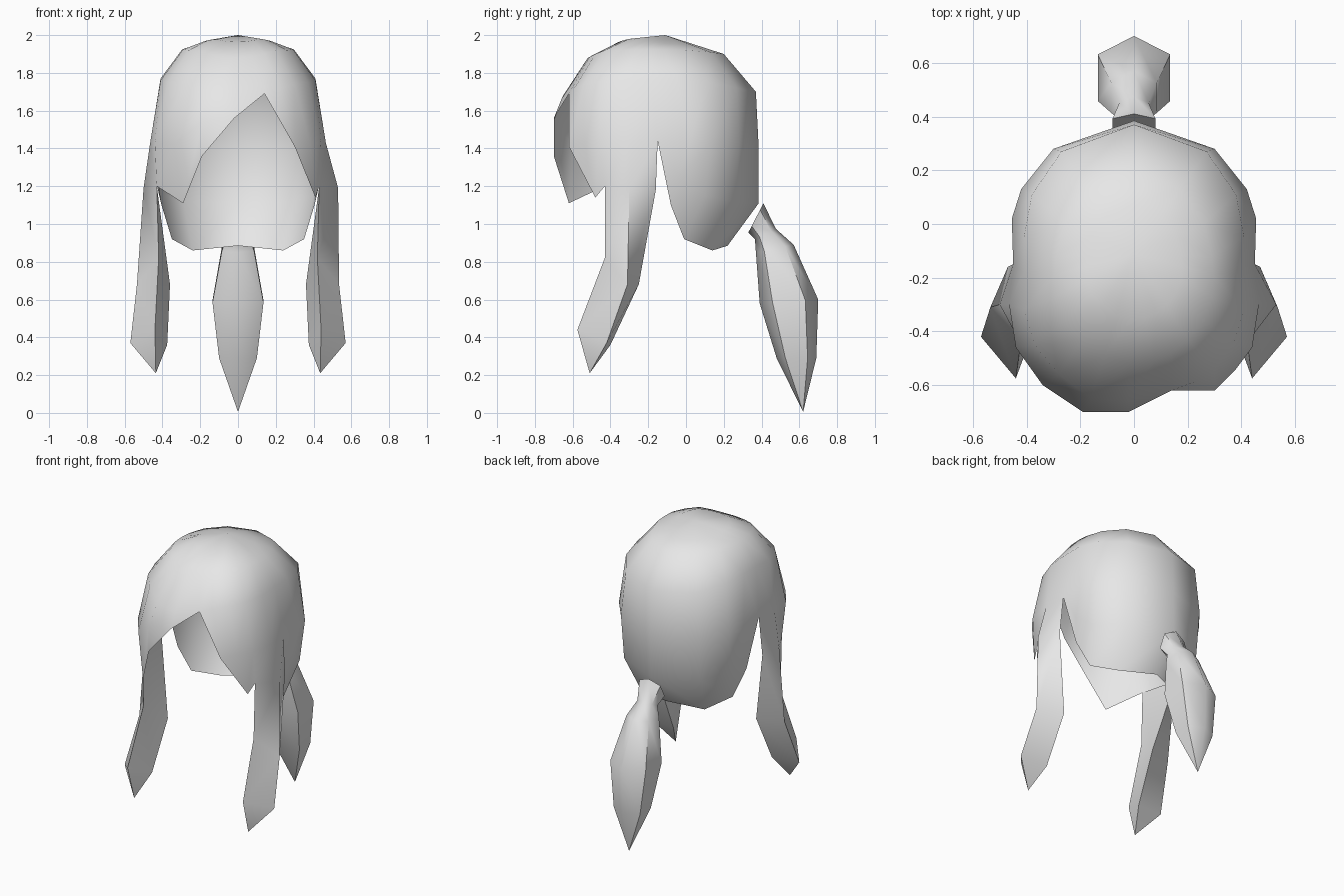
import bpy, bmesh, math
from mathutils import Vector

if "Cube" in bpy.data.objects:
    bpy.data.objects.remove(bpy.data.objects["Cube"], do_unlink=True)

grey = bpy.data.materials.new("light_grey")
grey.use_nodes = True
grey.diffuse_color = (0.8, 0.8, 0.8, 1)
grey.node_tree.nodes["Principled BSDF"].inputs["Base Color"].default_value = (0.8, 0.8, 0.8, 1)

POLE = Vector((0, -0.11, 2.0))


def add_face(bm, pts):
    """Add a face, dropping repeated corners."""
    unique = []
    for p in pts:
        if all((Vector(p) - q).length > 1e-5 for q in unique):
            unique.append(Vector(p))
    if len(unique) > 2:
        bm.faces.new([bm.verts.new(p) for p in unique])


def strip(bm, a, b):
    """Join two columns of points; the shorter one ends in a fan."""
    for i in range(max(len(a), len(b)) - 1):
        j, k = min(i, len(a) - 1), min(i + 1, len(a) - 1)
        m, n = min(i, len(b) - 1), min(i + 1, len(b) - 1)
        add_face(bm, [a[j], a[k], b[n], b[m]])


def finish(bm, name, angle):
    bmesh.ops.remove_doubles(bm, verts=bm.verts, dist=1e-4)
    bmesh.ops.recalc_face_normals(bm, faces=bm.faces)
    top = max(bm.faces, key=lambda f: f.calc_center_median().z)
    if top.normal.z < 0:
        bmesh.ops.reverse_faces(bm, faces=bm.faces)
    me = bpy.data.meshes.new(name)
    bm.to_mesh(me)
    bm.free()
    me.materials.append(grey)
    ob = bpy.data.objects.new(name, me)
    bpy.context.collection.objects.link(ob)
    bpy.ops.object.select_all(action='DESELECT')
    ob.select_set(True)
    bpy.context.view_layer.objects.active = ob
    bpy.ops.object.shade_smooth_by_angle(angle=math.radians(angle))


def column(pts, s=1):
    """Crown-to-hem column, with a rounded crown point and the pole on top."""
    pts = [Vector((s * x, y, z)) for x, y, z in pts]
    crown = POLE.lerp(pts[0], 0.6)
    crown.z += 0.035 * max(0, -(pts[0].y - POLE.y) / 0.4)
    return [POLE, crown] + pts


# Columns from the back centre round to the front edge of a side lock
side = [
    [(0, .20, 1.90), (0, .37, 1.70), (0, .385, 1.40), (0, .385, 1.11), (0, .22, .885)],
    [(.17, .13, 1.91), (.27, .27, 1.72), (.30, .28, 1.42), (.29, .26, 1.12), (.24, .14, .86)],
    [(.26, 0, 1.92), (.38, .11, 1.75), (.42, .13, 1.42), (.40, .10, 1.15), (.35, -.01, .92)],
    [(.29, -.12, 1.925), (.41, -.05, 1.77), (.455, .02, 1.43), (.44, -.04, 1.25), (.405, -.08, 1.10)],
    [(.295, -.19, 1.925), (.41, -.18, 1.77), (.45, -.15, 1.44)],
    [(.29, -.27, 1.925), (.41, -.32, 1.76), (.465, -.30, 1.43)],
    [(.26, -.36, 1.92), (.37, -.45, 1.75), (.44, -.46, 1.43), (.43, -.43, 1.20)],
]
# Swept fringe, from the left lock to the right lock
fringe = [
    [(.20, -.43, 1.92), (.30, -.54, 1.74), (.38, -.54, 1.43), (.41, -.48, 1.14)],
    [(.14, -.48, 1.90), (.22, -.59, 1.72), (.30, -.62, 1.41)],
    [(.07, -.51, 1.885), (.14, -.62, 1.69)],
    [(-.02, -.52, 1.88), (-.02, -.66, 1.66), (-.02, -.70, 1.56)],
    [(-.11, -.49, 1.89), (-.16, -.65, 1.68), (-.19, -.70, 1.54), (-.19, -.70, 1.36)],
    [(-.19, -.43, 1.915), (-.28, -.56, 1.73), (-.34, -.60, 1.42), (-.29, -.62, 1.11)],
]

bm = bmesh.new()
for s in (1, -1):
    cols = [column(c, s) for c in side]
    cols[6] = cols[6][:5]
    for a, b in zip(cols, cols[1:]):
        strip(bm, a, b)
    # Side lock: rear, ridge and front corners of each section
    rings = [
        [side[4][2], side[5][2], side[6][2]],
        [(.47, -.16, 1.18), (.515 + .015 * s, -.30, 1.19), side[6][3]],
        [(.36, -.25, .68), (.535, -.31, .68), (.42, -.43, .82)],
        [(.375, -.40, .36), (.57, -.42, .37), (.44, -.575, .44)],
        [(.435, -.51, .21)] * 3,
    ]
    rings = [[Vector((s * x, y, z)) for x, y, z in r] for r in rings]
    for i, (a, b) in enumerate(zip(rings, rings[1:])):
        for j in range(3):
            k = (j + 1) % 3
            if i > 0 or j < 2:      # inner side starts below the cap
                add_face(bm, [a[j], a[k], b[k], b[j]])

front = [column(side[6])] + [column(c) for c in fringe] + [column(side[6], -1)]
for a, b in zip(front, front[1:]):
    strip(bm, a, b)
finish(bm, "hair_cap_and_side_locks", 55)

# Ponytail: six-sided sections given by front y, z, back y, z and half width
sections = [
    (.33, .955, .41, 1.11, .08),
    (.365, .92, .475, .975, .055),
    (.37, .85, .57, .89, .085),
    (.39, .58, .70, .60, .135),
    (.48, .29, .69, .29, .10),
    (.62, .005, .62, .005, 0),
]
bm = bmesh.new()
rings = []
for fy, fz, by, bz, w in sections:
    f, b = Vector((0, fy, fz)), Vector((0, by, bz))
    p, q = f.lerp(b, 0.22), f.lerp(b, 0.78)
    dx = Vector((w, 0, 0))
    rings.append([f, p + dx, q + dx, b, q - dx, p - dx])
for a, b in zip(rings, rings[1:]):
    for j in range(6):
        k = (j + 1) % 6
        add_face(bm, [a[j], a[k], b[k], b[j]])
add_face(bm, rings[0])
finish(bm, "ponytail", 60)
